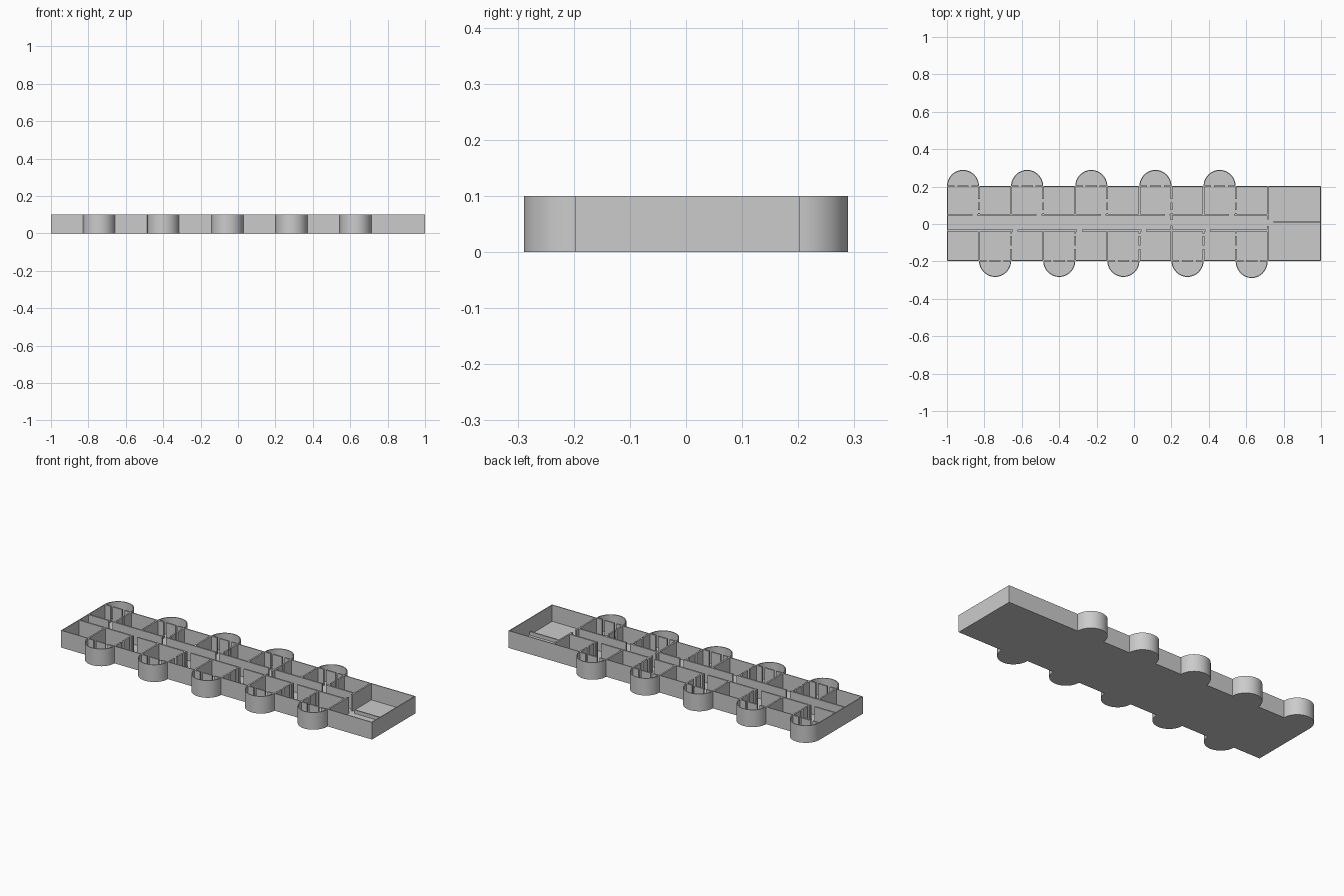
import bpy, bmesh, math
from mathutils import Vector

if "Cube" in bpy.data.objects:
    bpy.data.objects.remove(bpy.data.objects["Cube"])

H, FLOOR, OUT, T = 0.1, 0.005, 0.005, 0.009
Y0, Y1 = -0.197, 0.202          # main block front and back
C0, C1 = -0.035, 0.05           # corridor walls
W = 1.715 / 10                  # room module
R = W / 2
END = 0.715                     # partition to the end hall
X = [-1 + i * W for i in range(11)]


def make(name, bm):
    bmesh.ops.recalc_face_normals(bm, faces=bm.faces)
    me = bpy.data.meshes.new(name)
    bm.to_mesh(me)
    bm.free()
    ob = bpy.data.objects.new(name, me)
    bpy.context.collection.objects.link(ob)
    bpy.context.view_layer.objects.active = ob
    ob.select_set(True)
    bpy.ops.object.shade_smooth_by_angle(angle=math.radians(30))
    ob.select_set(False)
    return ob


def box(bm, x0, x1, y0, y1, z0=FLOOR, z1=H):
    ret = bmesh.ops.create_cube(bm, size=1)
    for v in ret['verts']:
        v.co = ((x0 + x1) / 2 + v.co.x * (x1 - x0),
                (y0 + y1) / 2 + v.co.y * (y1 - y0),
                (z0 + z1) / 2 + v.co.z * (z1 - z0))


def wall(bm, axis, at, a, b, gaps=()):
    """Straight wall at a fixed x or y from a to b, split by full-height door gaps."""
    start = a
    for g0, g1 in list(gaps) + [(b, b)]:
        if axis == 'x':
            box(bm, at - T / 2, at + T / 2, start, g0)
        else:
            box(bm, start, g0, at - T / 2, at + T / 2)
        start = g1


def bay(cx, y, depth, a0):
    """Half-round bay, counter-clockwise from angle a0."""
    return [(cx + R * math.cos(a0 + math.pi * i / 24),
             y + depth * math.sin(a0 + math.pi * i / 24)) for i in range(25)]


# Outline, counter-clockwise
outline = [(-1, Y0)]
for i in range(1, 10, 2):
    outline += bay(X[i] + R, Y0, 0.092 if i == 9 else 0.086, math.pi)
outline += [(1, Y0), (1, Y1)]
for i in range(8, -1, -2):
    outline += bay(X[i] + R, Y1, 0.087, 0)

# Floor slab
bm = bmesh.new()
face = bm.faces.new([bm.verts.new((x, y, 0)) for x, y in outline])
ext = bmesh.ops.extrude_face_region(bm, geom=[face])
for v in [g for g in ext['geom'] if isinstance(g, bmesh.types.BMVert)]:
    v.co.z = FLOOR
make("floor_slab", bm)

# Outer shell: mitred ring around the outline
bm = bmesh.new()
n = len(outline)
rings = []
for i in range(n):
    p, a, b = (Vector(outline[k % n]) for k in (i, i - 1, i + 1))
    d0, d1 = (p - a).normalized(), (b - p).normalized()
    n0, n1 = Vector((-d0.y, d0.x)), Vector((-d1.y, d1.x))
    q = p + (n0 + n1) * OUT / max(0.3, 1 + n0.dot(n1))
    rings.append([bm.verts.new((u.x, u.y, z))
                  for u, z in ((p, 0), (p, H), (q, H), (q, 0))])
for i in range(n):
    r, s = rings[i], rings[(i + 1) % n]
    for k in range(4):
        bm.faces.new((r[k], s[k], s[(k + 1) % 4], r[(k + 1) % 4]))
make("outer_wall", bm)

# Cross walls between rooms, with doors inside each pair
bm = bmesh.new()
for i in range(1, 10):
    top_door = [(0.115, 0.135), (0.06, 0.075)] if i % 2 else []
    wall(bm, 'x', X[i], C1, Y1, sorted(top_door))
    low_door = [(-0.135, -0.115), (-0.065, -0.05)] if i % 2 == 0 or i == 9 else []
    wall(bm, 'x', X[i], Y0, C0, low_door)
make("room_dividers", bm)

# Corridor walls with a door for each pair of rooms
bm = bmesh.new()
wall(bm, 'y', C1, -1, END, [(X[i] - 0.035, X[i] - 0.01) for i in range(1, 10, 2)])
wall(bm, 'y', C0, -1, END, [(X[i] + 0.01, X[i] + 0.035) for i in range(2, 10, 2)])
make("corridor_walls", bm)

# Screens at the mouth of each bay
bm = bmesh.new()
for i in range(10):
    y = Y0 if i % 2 else Y1
    m = X[i] + R
    wall(bm, 'y', y, X[i], X[i + 1], [(m - 0.045, m - 0.03), (m + 0.03, m + 0.045)])
make("bay_screens", bm)

# Corridor door frame and end hall partition
bm = bmesh.new()
wall(bm, 'x', X[7], C0, C1, [(-0.008, 0.022)])
wall(bm, 'x', END, Y0, Y1, [(-0.01, 0.025)])
make("hall_partitions", bm)

# Low divider in the end hall
bm = bmesh.new()
box(bm, 0.745, 1 - OUT, 0.008, 0.016, FLOOR, 0.025)
make("low_divider", bm)
